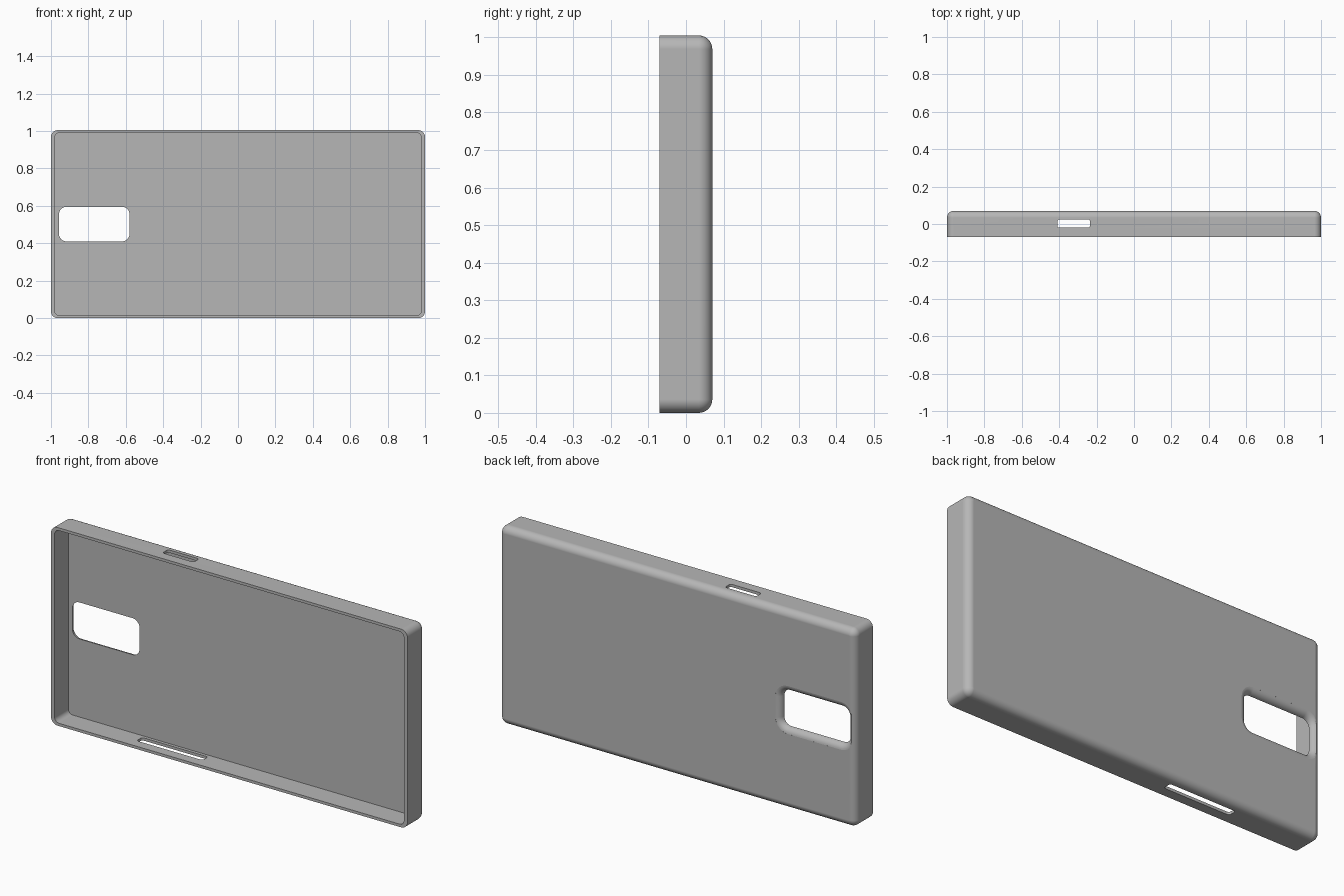
import bpy, bmesh, math
from mathutils import Vector

# Remove the default cube
cube = bpy.data.objects.get("Cube")
if cube:
    bpy.data.objects.remove(cube, do_unlink=True)

grey = bpy.data.materials.new("light_grey")
grey.use_nodes = True
grey.diffuse_color = (0.47, 0.47, 0.47, 1)
grey.node_tree.nodes["Principled BSDF"].inputs["Base Color"].default_value = grey.diffuse_color


def rounded_rect(u0, u1, v0, v1, r, steps=8):
    """Corner points of a rectangle with rounded corners."""
    pts = []
    corners = [(u1 - r, v1 - r), (u0 + r, v1 - r), (u0 + r, v0 + r), (u1 - r, v0 + r)]
    for i, (cu, cv) in enumerate(corners):
        for k in range(steps + 1):
            a = math.pi / 2 * (i + k / steps)
            pts.append((cu + r * math.cos(a), cv + r * math.sin(a)))
    return pts


def loft(name, rect, r, layers, axis="Y"):
    """Solid through rounded rectangles; layers are (depth, outward growth)."""
    u0, u1, v0, v1 = rect
    bm = bmesh.new()
    rings = []
    for d, g in layers:
        ring = []
        for u, v in rounded_rect(u0 - g, u1 + g, v0 - g, v1 + g, r + g):
            ring.append(bm.verts.new(Vector((u, d, v) if axis == "Y" else (u, v, d))))
        rings.append(ring)
    n = len(rings[0])
    for a, b in zip(rings, rings[1:]):
        for i in range(n):
            j = (i + 1) % n
            bm.faces.new((a[i], a[j], b[j], b[i]))
    bm.faces.new(rings[0])
    bm.faces.new(rings[-1])
    bmesh.ops.recalc_face_normals(bm, faces=bm.faces)
    mesh = bpy.data.meshes.new(name)
    bm.to_mesh(mesh)
    bm.free()
    mesh.materials.append(grey)
    obj = bpy.data.objects.new(name, mesh)
    bpy.context.collection.objects.link(obj)
    return obj


H = 1.005      # height
D = 0.07       # half depth
R = 0.036      # outer fillet
FLOOR = 0.04   # inside of the back panel

# Outer shell with a rounded back edge
fillet = []
for k in range(9):
    a = math.radians(88) * k / 8
    fillet.append((D - R + R * math.sin(a) / math.sin(math.radians(88)), R * math.cos(a) - R))
case = loft("phone_case", (-1, 1, 0, H), R, [(-D, 0)] + fillet)

# Open front cavity
cavity = loft("cavity_cutter", (-0.98, 0.98, 0.014, H - 0.014), 0.025,
              [(-0.2, 0), (FLOOR, 0)])

# Camera window, flaring outward at the back
F = 0.032
flare = []
for k in range(9):
    a = math.radians(85) * k / 8
    flare.append((D - F + F * math.sin(a), F - F * math.cos(a)))
window = loft("camera_window_cutter", (-0.957, -0.58, 0.41, 0.595), 0.04,
              [(0, 0)] + flare + [(0.1, flare[-1][1])])

# Button slot in the top wall and connector slot in the bottom wall
top_slot = loft("top_slot_cutter", (-0.41, -0.235, -0.02, 0.024), 0.012,
                [(0.9, 0), (1.1, 0)], "Z")
bottom_slot = loft("bottom_slot_cutter", (-0.555, -0.185, -0.02, 0.024), 0.012,
                   [(-0.1, 0), (0.1, 0)], "Z")

# Cut all openings
bpy.ops.object.select_all(action="DESELECT")
bpy.context.view_layer.objects.active = case
case.select_set(True)
for cutter in (cavity, window, top_slot, bottom_slot):
    cutter.hide_render = True
    mod = case.modifiers.new(cutter.name, "BOOLEAN")
    mod.operation = "DIFFERENCE"
    mod.solver = "EXACT"
    mod.object = cutter
    bpy.ops.object.modifier_apply(modifier=mod.name)
    bpy.data.objects.remove(cutter, do_unlink=True)

# Smooth fillets, crisp rims, flat panels
bpy.ops.object.shade_smooth_by_angle(angle=math.radians(30))
normals = case.modifiers.new("flat_panels", "WEIGHTED_NORMAL")
normals.keep_sharp = True
